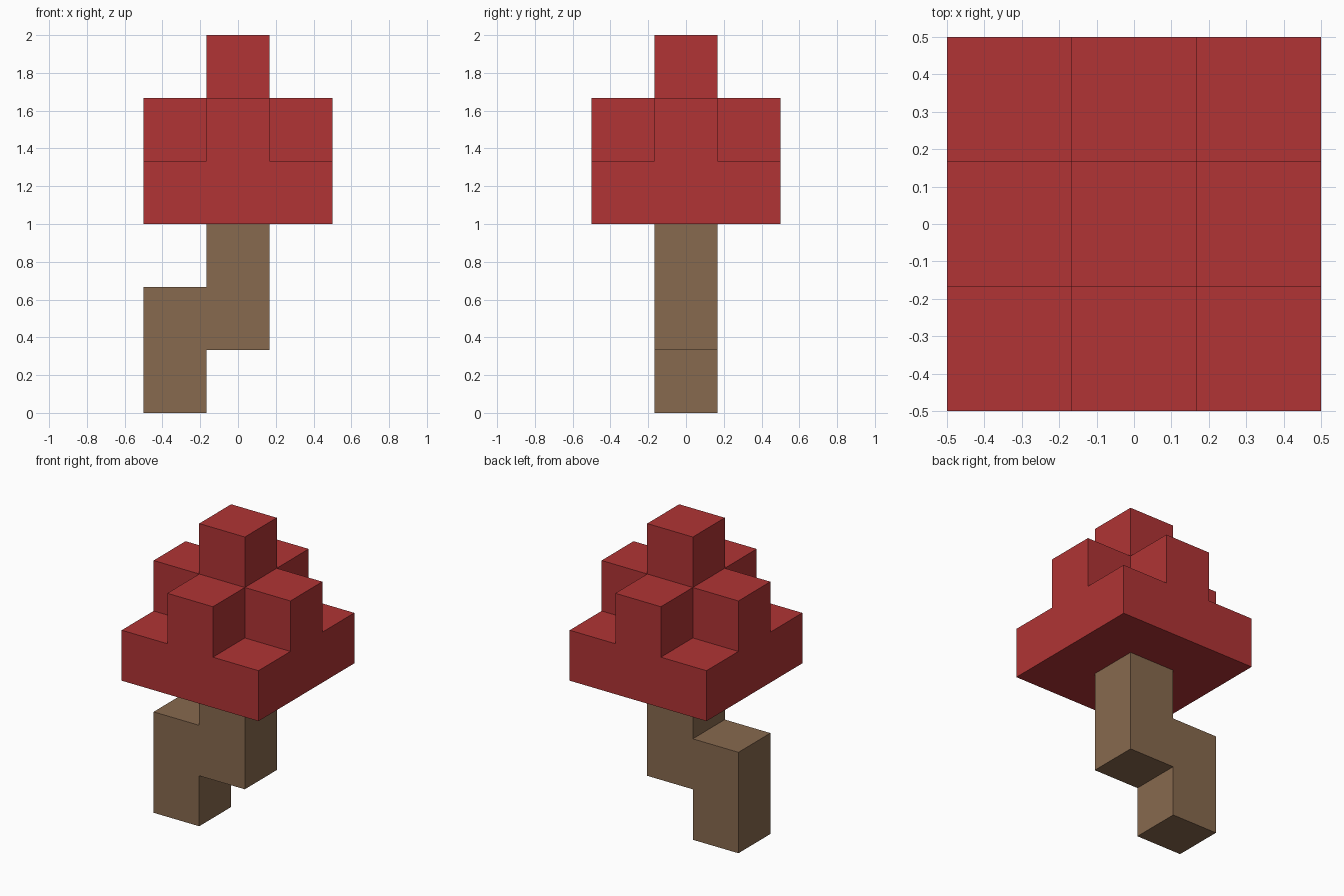
import bpy, bmesh, math
from mathutils import Vector

CELL = 1 / 3  # edge of one building block

default = bpy.data.objects.get("Cube")
if default:
    bpy.data.objects.remove(default, do_unlink=True)


def make_material(name, rgb):
    mat = bpy.data.materials.new(name)
    mat.use_nodes = True
    color = (*rgb, 1)
    mat.diffuse_color = color
    bsdf = next(n for n in mat.node_tree.nodes if n.type == "BSDF_PRINCIPLED")
    bsdf.inputs["Base Color"].default_value = color
    return mat


def block_object(name, cells, mat):
    """Join unit blocks into one closed, flat-faced shell."""
    bm = bmesh.new()
    filled = set(cells)
    for cell in cells:
        center = Vector(cell) + Vector((0, 0, 0.5))
        made = bmesh.ops.create_cube(bm, size=1)["verts"]
        bmesh.ops.translate(bm, verts=made, vec=center)
        # Drop the walls shared with a neighbouring block
        hidden = []
        for face in {f for v in made for f in v.link_faces}:
            step = (face.calc_center_median() - center) * 2
            if tuple(round(c + s) for c, s in zip(cell, step)) in filled:
                hidden.append(face)
        bmesh.ops.delete(bm, geom=hidden, context="FACES")
    bmesh.ops.scale(bm, verts=bm.verts, vec=(CELL, CELL, CELL))
    bmesh.ops.remove_doubles(bm, verts=bm.verts, dist=0.001)
    # Merge coplanar squares into whole faces
    bmesh.ops.dissolve_limit(bm, angle_limit=math.radians(1),
                             verts=bm.verts, edges=bm.edges)
    bmesh.ops.recalc_face_normals(bm, faces=bm.faces)
    mesh = bpy.data.meshes.new(name)
    bm.to_mesh(mesh)
    bm.free()
    mesh.materials.append(mat)
    obj = bpy.data.objects.new(name, mesh)
    bpy.context.collection.objects.link(obj)
    return obj


bark = make_material("brown bark", (0.245, 0.142, 0.077))
leaves = make_material("red leaves", (0.437, 0.034, 0.035))

# Trunk: a stepped column, its foot offset to the right side
block_object("trunk", [(-1, 0, 0), (-1, 0, 1), (0, 0, 1), (0, 0, 2)], bark)

# Canopy: a full square layer, then a cross, then a single block
canopy = []
for layer, reach in enumerate((2, 1, 0)):
    canopy += [(x, y, 3 + layer) for x in (-1, 0, 1) for y in (-1, 0, 1)
               if abs(x) + abs(y) <= reach]
block_object("canopy", canopy, leaves)
